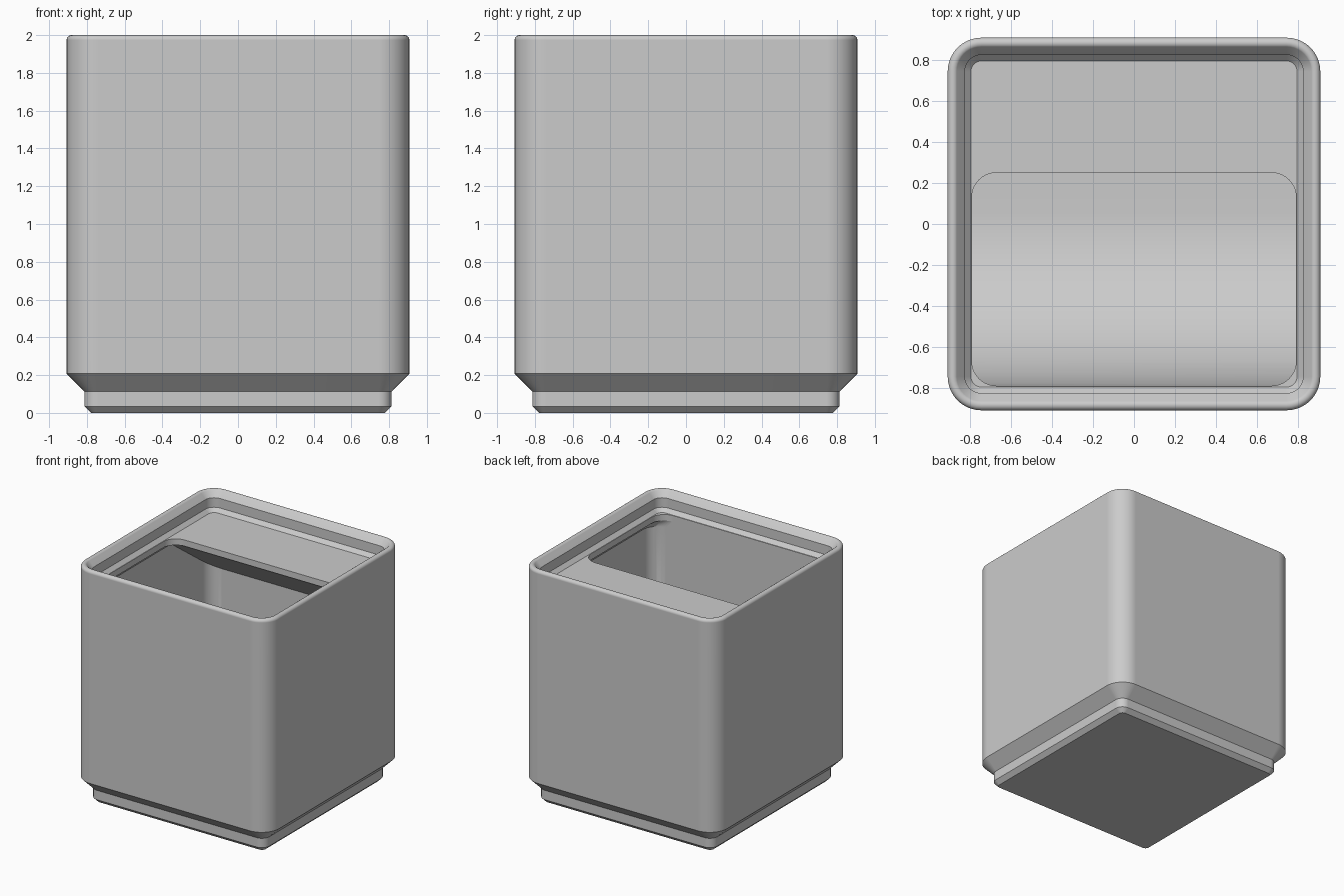
import bpy, bmesh
from math import sin, cos, pi

SEG = 10  # segments per rounded corner

cube = bpy.data.objects.get("Cube")
if cube:
    bpy.data.objects.remove(cube, do_unlink=True)

grey = bpy.data.materials.new("light_grey")
grey.use_nodes = True
colour = (0.6, 0.6, 0.6, 1)
grey.diffuse_color = colour
grey.node_tree.nodes["Principled BSDF"].inputs["Base Color"].default_value = colour


def make_object(name, bm):
    bmesh.ops.recalc_face_normals(bm, faces=bm.faces)
    mesh = bpy.data.meshes.new(name)
    bm.to_mesh(mesh)
    bm.free()
    mesh.materials.append(grey)
    obj = bpy.data.objects.new(name, mesh)
    bpy.context.collection.objects.link(obj)
    return obj


def arc(cx, cy, r, start, end, n):
    angles = [start + (end - start) * i / n for i in range(n + 1)]
    return [(cx + r * cos(a), cy + r * sin(a)) for a in angles]


def rounded_rect(half_x, y0, y1, r):
    centres = [(half_x - r, y1 - r), (r - half_x, y1 - r),
               (r - half_x, y0 + r), (half_x - r, y0 + r)]
    points = []
    for i, (cx, cy) in enumerate(centres):
        points += arc(cx, cy, r, i * pi / 2, (i + 1) * pi / 2, SEG)
    return points


def loft(name, rings):
    """Closed solid through rounded rectangles (half_x, y0, y1, radius, z)."""
    bm = bmesh.new()
    loops = [[bm.verts.new((x, y, z)) for x, y in rounded_rect(hx, y0, y1, r)]
             for hx, y0, y1, r, z in rings]
    for a, b in zip(loops, loops[1:]):
        for i in range(len(a)):
            j = (i + 1) % len(a)
            bm.faces.new((a[i], a[j], b[j], b[i]))
    bm.faces.new(loops[0])
    bm.faces.new(loops[-1])
    return make_object(name, bm)


def extrude_x(name, profile, half):
    """Solid from a side profile of (y, z) points."""
    bm = bmesh.new()
    face = bm.faces.new([bm.verts.new((-half, y, z)) for y, z in profile])
    new = bmesh.ops.extrude_face_region(bm, geom=[face])["geom"]
    verts = [v for v in new if isinstance(v, bmesh.types.BMVert)]
    bmesh.ops.translate(bm, verts=verts, vec=(2 * half, 0, 0))
    return make_object(name, bm)


def boolean(target, tool, operation):
    mod = target.modifiers.new("cut", 'BOOLEAN')
    mod.operation = operation
    mod.solver = 'EXACT'
    mod.object = tool
    activate(target)
    bpy.ops.object.modifier_apply(modifier=mod.name)
    bpy.data.objects.remove(tool, do_unlink=True)


def activate(obj):
    bpy.ops.object.select_all(action='DESELECT')
    obj.select_set(True)
    bpy.context.view_layer.objects.active = obj


# Outer shell: stepped foot, straight walls, rounded rim, stacking lip recess
HALF, CORNER, RIM = 0.9075, 0.164, 0.026
section = [(0.778, 0), (0.8135, 0.035), (0.8135, 0.114), (HALF, 0.208)]
section += arc(HALF - RIM, 2 - RIM, RIM, 0, pi * 0.75, 8)
section += [(0.824, 1.948), (0.824, 1.868), (0.794, 1.837)]
bin_body = loft("bin_body", [(h, -h, h, CORNER - (HALF - h), z) for h, z in section])

# Cavity: front scoop, rounded back corner, sloped underside of the shelf
FLOOR, SCOOP, INNER, FILLET = 0.306, 0.85, 0.866, 0.122
FRONT, SHELF_EDGE, SHELF_BOTTOM = -0.79, 0.25, 1.785
profile = arc(FRONT + SCOOP, FLOOR + SCOOP, SCOOP, pi, pi * 1.5, 24)
profile += arc(INNER - FILLET, FLOOR + FILLET, FILLET, pi * 1.5, pi * 2, 8)
profile += [(INNER, 1.337), (SHELF_EDGE, SHELF_BOTTOM), (FRONT, SHELF_BOTTOM)]
cavity = extrude_x("cavity_cutter", profile, 1)
walls = loft("cavity_walls", [(INNER, FRONT + 0.001, INNER + 0.001, FILLET, 0.2),
                              (INNER, FRONT + 0.001, INNER + 0.001, FILLET, 1.715),
                              (0.79, FRONT + 0.001, INNER + 0.001, FILLET, 1.791)])
boolean(cavity, walls, 'INTERSECT')
boolean(bin_body, cavity, 'DIFFERENCE')

# Opening in front of the label shelf
opening = loft("opening_cutter", [(0.79, FRONT + 0.002, SHELF_EDGE, 0.12, z)
                                  for z in (1.76, 1.9)])
boolean(bin_body, opening, 'DIFFERENCE')

# Smooth curves, crisp edges
activate(bin_body)
bpy.ops.object.shade_smooth_by_angle(angle=pi / 6)
weighted = bin_body.modifiers.new("weighted_normals", 'WEIGHTED_NORMAL')
weighted.keep_sharp = True
